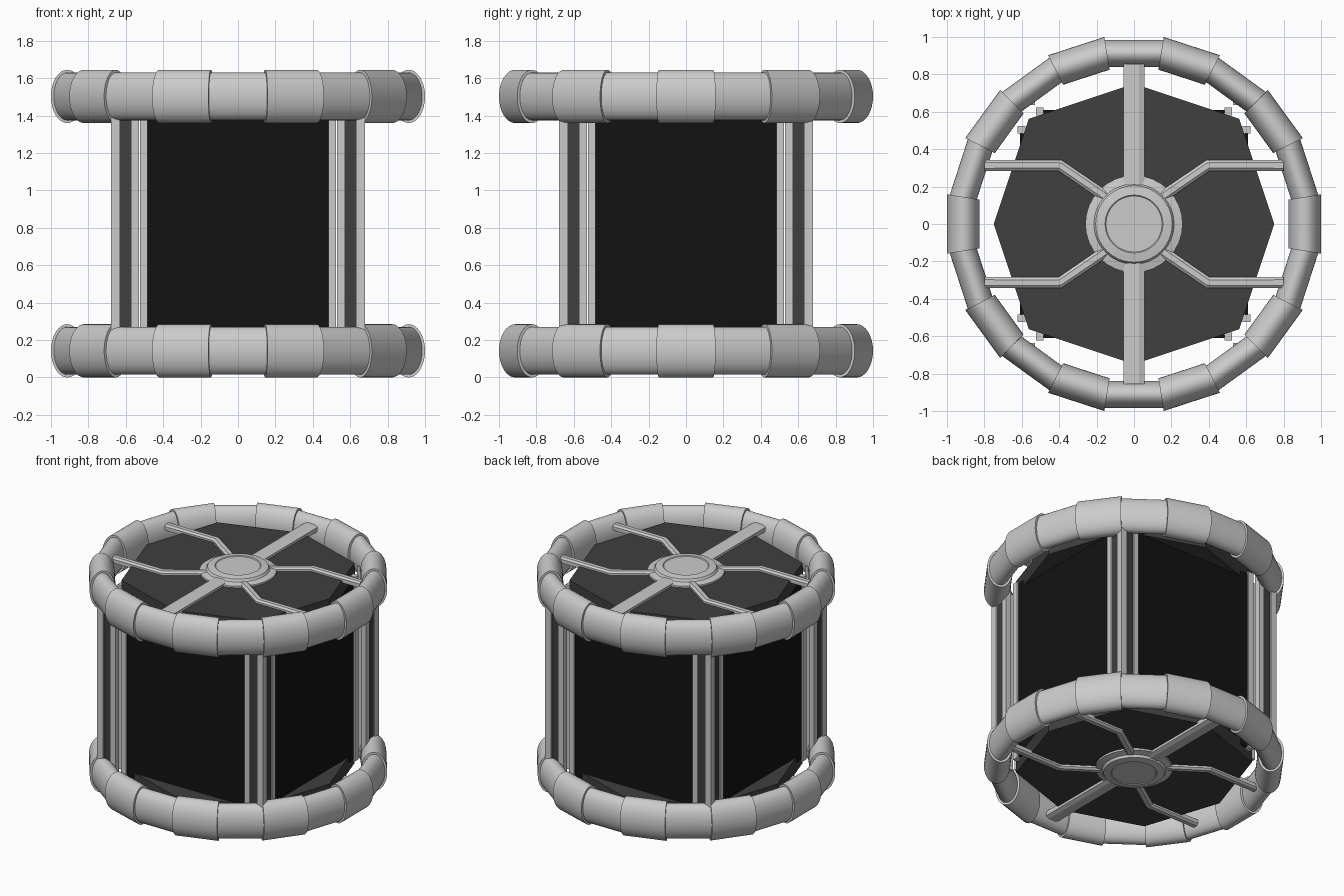
import bpy, bmesh
from math import sin, cos, pi, radians
from mathutils import Matrix

if "Cube" in bpy.data.objects:
    bpy.data.objects.remove(bpy.data.objects["Cube"])

MID = 0.8225  # half of the total height, used to mirror the top onto the bottom


def material(name, v):
    m = bpy.data.materials.new(name)
    m.diffuse_color = (v, v, v, 1)
    m.use_nodes = True
    m.node_tree.nodes["Principled BSDF"].inputs["Base Color"].default_value = m.diffuse_color
    return m


DARK = material("dark_grey", 0.05)
BLACK = material("black", 0.006)


def finish(name, bm, mat=None, smooth=False):
    bmesh.ops.recalc_face_normals(bm, faces=bm.faces)
    me = bpy.data.meshes.new(name)
    bm.to_mesh(me)
    bm.free()
    ob = bpy.data.objects.new(name, me)
    bpy.context.collection.objects.link(ob)
    if mat:
        me.materials.append(mat)
    if smooth:
        bpy.ops.object.select_all(action='DESELECT')
        ob.select_set(True)
        bpy.context.view_layer.objects.active = ob
        bpy.ops.object.shade_smooth_by_angle(angle=radians(30))
    return ob


def loft(bm, loops):
    """Skin a list of closed point loops and cap both ends."""
    rows = [[bm.verts.new(p) for p in lp] for lp in loops]
    n = len(rows[0])
    for a, b in zip(rows, rows[1:]):
        for i in range(n):
            bm.faces.new((a[i], a[(i + 1) % n], b[(i + 1) % n], b[i]))
    bm.faces.new(rows[0][::-1])
    bm.faces.new(rows[-1])


def box(bm, x0, x1, y0, y1, z0, z1):
    loft(bm, [[(x0, y0, z), (x1, y0, z), (x1, y1, z), (x0, y1, z)] for z in (z0, z1)])


def flip_z(bm):
    for v in bm.verts:
        v.co.z = 2 * MID - v.co.z


# Hoops: 20 mitred oval tube pieces, alternately thick and thin
def hoop(name, zc):
    bm = bmesh.new()
    for k in range(20):
        rx, rz = (0.0875, 0.1425) if k % 2 == 0 else (0.0725, 0.1275)
        loops = []
        for s in (-9, 9):
            a = radians(18 * k + s)
            loop = []
            for i in range(32):
                t = 2 * pi * i / 32
                r = (0.9125 + rx * cos(t)) / cos(radians(9))
                loop.append((r * cos(a), r * sin(a), zc + rz * sin(t)))
            loops.append(loop)
        loft(bm, loops)
    finish(name, bm, smooth=True)


# Octagonal end plate
def plate(name, flip):
    bm = bmesh.new()
    pts = [((0.75 if k % 2 == 0 else 0.795) * cos(k * pi / 4),
            (0.75 if k % 2 == 0 else 0.795) * sin(k * pi / 4)) for k in range(8)]
    loft(bm, [[(x, y, z) for x, y in pts] for z in (1.455, 1.565)])
    if flip:
        flip_z(bm)
    finish(name, bm, DARK)


# Spoke bar: bevelled profile swept along a flat path with mitred bends
def bar(bm, path, w, z0, z1):
    loops = []
    for i, (x, y) in enumerate(path):
        p, q = path[max(i - 1, 0)], path[min(i + 1, len(path) - 1)]
        dx, dy = q[0] - p[0], q[1] - p[1]
        d = (dx * dx + dy * dy) ** 0.5
        nx, ny = -dy / d, dx / d
        loops.append([(x + nx * o * w, y + ny * o * w, z) for o, z in
                      ((-.5, z0), (.5, z0), (.5, z1 - .012), (.25, z1), (-.25, z1), (-.5, z1 - .012))])
    loft(bm, loops)


def spokes(name, flip):
    bm = bmesh.new()
    for s in (-1, 1):
        bar(bm, [(0, s * 0.15), (0, s * 0.855)], 0.11, 1.55, 1.595)
        for t in (-1, 1):
            bar(bm, [(s * 0.12, t * 0.125), (s * 0.395, t * 0.313), (s * 0.8, t * 0.313)],
                0.06, 1.55, 1.59)
    if flip:
        flip_z(bm)
    finish(name, bm)


# Stepped round hub
def hub(name, flip):
    bm = bmesh.new()
    prof = [(0.26, 1.55), (0.26, 1.578), (0.215, 1.588), (0.205, 1.605), (0.155, 1.612), (0.15, 1.607)]
    loft(bm, [[(r * cos(2 * pi * i / 32), r * sin(2 * pi * i / 32), z) for i in range(32)]
              for r, z in prof])
    if flip:
        flip_z(bm)
    finish(name, bm, smooth=True)


for end, flip in (("top", False), ("bottom", True)):
    hoop(end + "_hoop", 0.1425 if flip else 1.5025)
    plate(end + "_plate", flip)
    spokes(end + "_spokes", flip)
    hub(end + "_hub", flip)

# Four black wall panels
for k, side in enumerate(("front", "right", "back", "left")):
    bm = bmesh.new()
    box(bm, -0.49, 0.49, -0.61, -0.59, 0.15, 1.495)
    bmesh.ops.transform(bm, matrix=Matrix.Rotation(k * pi / 2, 4, 'Z'), verts=bm.verts)
    finish(side + "_panel", bm, BLACK)

# Corner columns: light posts with dark strips forming an L, plus panel edge posts
Z0, Z1 = 0.14, 1.505
for k in range(4):
    rot = Matrix.Rotation(k * pi / 2, 4, 'Z')
    posts, strips = bmesh.new(), bmesh.new()
    box(posts, 0.631, 0.68, 0.631, 0.68, Z0, Z1)
    for a, b in (((0.53, 0.572), (0.636, 0.68)), ((0.483, 0.525), (0.58, 0.622))):
        box(posts, *a, *b, Z0, Z1)
        box(posts, *b, *a, Z0, Z1)
    box(strips, 0.57, 0.633, 0.645, 0.67, Z0, Z1)
    box(strips, 0.645, 0.67, 0.57, 0.633, Z0, Z1)
    for bm, name, mat in ((posts, "corner_posts", None), (strips, "corner_strips", DARK)):
        bmesh.ops.transform(bm, matrix=rot, verts=bm.verts)
        finish(f"{name}_{k + 1}", bm, mat)
